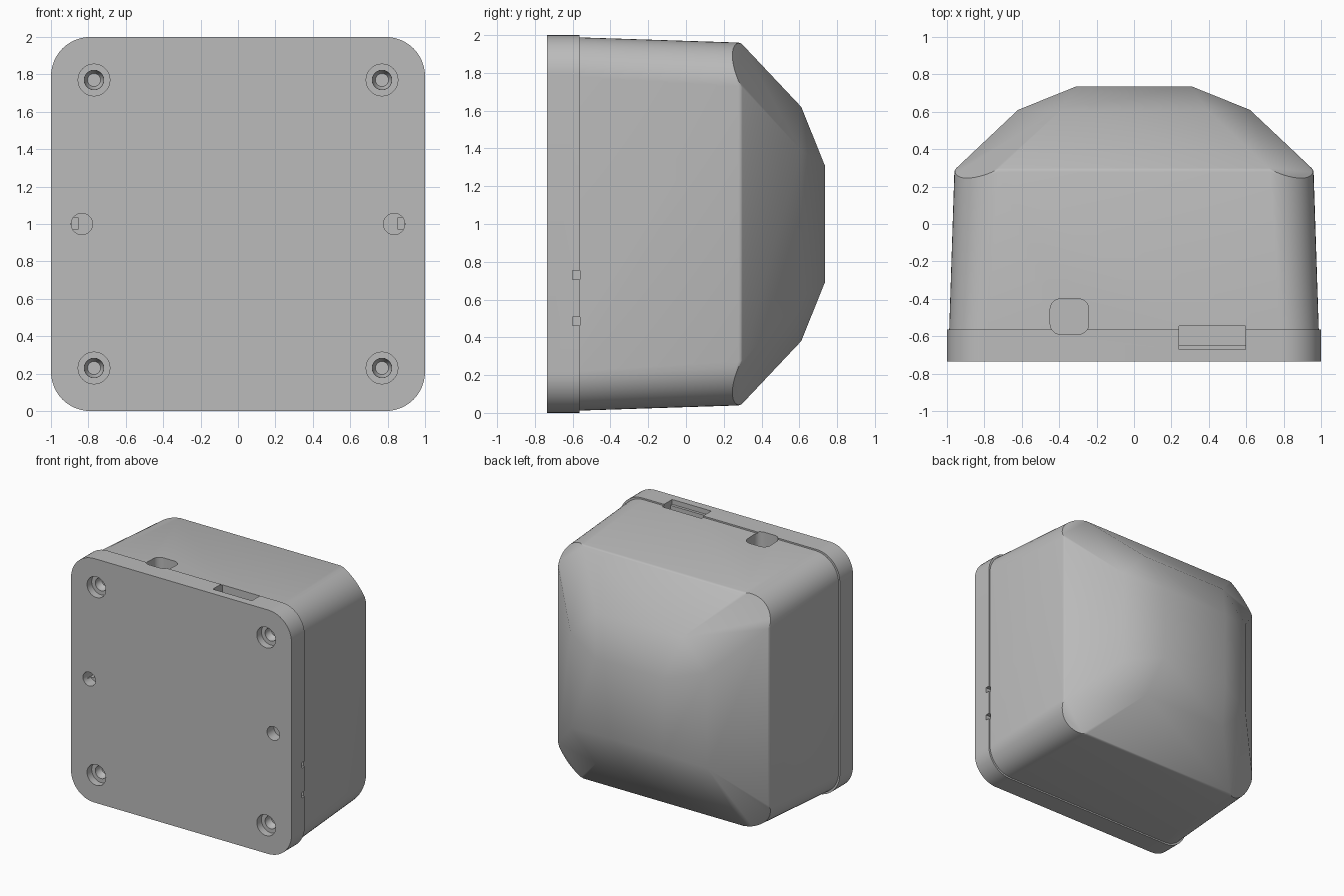
import bpy, bmesh, math

cube = bpy.data.objects.get("Cube")
if cube:
    bpy.data.objects.remove(cube, do_unlink=True)

FRONT, SEAM, SHOULDER, FACET, BACK = -0.735, -0.565, 0.29, 0.61, 0.735
MID = 1.0   # height of the centre axis

grey = bpy.data.materials.new("matte_grey")
grey.use_nodes = True
COLOUR = (0.5, 0.5, 0.5, 1)
grey.diffuse_color = COLOUR
grey.node_tree.nodes["Principled BSDF"].inputs["Base Color"].default_value = COLOUR


def turn(u, v, k):
    """Rotate a point by k quarter turns."""
    for _ in range(k):
        u, v = -v, u
    return u, v


def rounded(half, radius, steps=12):
    """Rounded square outline, one arc after another."""
    c = half - radius
    pts = []
    for k in range(4):
        for j in range(steps + 1):
            a = math.pi / 2 * j / steps
            pts.append(turn(c + radius * math.cos(a), c + radius * math.sin(a), k))
    return pts


def circle(radius, sides=32):
    return [(radius * math.cos(2 * math.pi * i / sides),
             radius * math.sin(2 * math.pi * i / sides)) for i in range(sides)]


def bridge(bm, a, b):
    for i in range(len(a)):
        j = (i + 1) % len(a)
        bm.faces.new((a[i], a[j], b[j], b[i]))


def finish(name, bm):
    bmesh.ops.recalc_face_normals(bm, faces=bm.faces)
    mesh = bpy.data.meshes.new(name)
    bm.to_mesh(mesh)
    bm.free()
    mesh.materials.append(grey)
    obj = bpy.data.objects.new(name, mesh)
    bpy.context.collection.objects.link(obj)
    return obj


def loft(name, rings):
    """Closed solid through rings of 3D points."""
    bm = bmesh.new()
    loops = [[bm.verts.new(p) for p in ring] for ring in rings]
    for a, b in zip(loops, loops[1:]):
        bridge(bm, a, b)
    bm.faces.new(loops[0])
    bm.faces.new(loops[-1])
    return finish(name, bm)


def box(name, x, y, z):
    return loft(name, [[(x[0], y[0], h), (x[1], y[0], h), (x[1], y[1], h), (x[0], y[1], h)]
                       for h in z])


def bore(name, x, z, profile):
    """Stepped round cutter entering the front, profile of (radius, depth)."""
    return loft(name, [[(x + u, FRONT + d, z + v) for u, v in circle(r)]
                       for r, d in profile])


def cut(obj, cutters):
    for cutter in cutters:
        mod = obj.modifiers.new("cut", "BOOLEAN")
        mod.operation = "DIFFERENCE"
        mod.solver = "EXACT"
        mod.object = cutter
    bpy.context.view_layer.update()
    graph = bpy.context.evaluated_depsgraph_get()
    mesh = bpy.data.meshes.new_from_object(obj.evaluated_get(graph))
    obj.modifiers.clear()
    obj.data = mesh


# Base plate
plate = loft("base_plate", [[(u, y, MID + v) for u, v in rounded(1.0, 0.21)]
                            for y in (FRONT, SEAM)])

# Tapered shell with a faceted back
bm = bmesh.new()
low = [bm.verts.new((u, SEAM, MID + v)) for u, v in rounded(0.988, 0.21)]
shoulder = []
slope = (FACET - SHOULDER) / 0.68
for u, v in rounded(0.96, 0.23):
    y = FACET - slope * (abs(u) + abs(v) - 1.01)   # corner facet plane
    shoulder.append(bm.verts.new((u, y, MID + v)))
bm.faces.new(low)
bridge(bm, low, shoulder)
octagon, square = [], []
for k in range(4):
    pair = []
    for p in ((0.62, 0.39), (0.39, 0.62)):
        u, v = turn(*p, k)
        pair.append(bm.verts.new((u, FACET, MID + v)))
    octagon.append(pair)
    u, v = turn(0.31, 0.31, k)
    square.append(bm.verts.new((u, BACK, MID + v)))
n = len(shoulder) // 4
for k in range(4):
    m = (k + 1) % 4
    arc = shoulder[k * n:(k + 1) * n]
    a, b = octagon[k]
    bm.faces.new(arc + [b, a])
    bm.faces.new((arc[-1], shoulder[m * n], octagon[m][0], b))
    bm.faces.new((a, b, square[k]))
    bm.faces.new((b, octagon[m][0], square[m], square[k]))
bm.faces.new(square)
rim = [bm.edges.get((shoulder[i], shoulder[(i + 1) % len(shoulder)]))
       for i in range(len(shoulder))]
bmesh.ops.bevel(bm, geom=rim, offset=0.012, segments=2, profile=0.5, affect="EDGES")
shell = finish("shell", bm)

# Screw recesses and hanging holes in the front
front_cutters = []
for x in (-0.77, 0.77):
    for z in (0.23, 1.77):
        front_cutters.append(bore("screw_cutter", x, z, [
            (0.085, -0.05), (0.085, 0.06), (0.052, 0.06), (0.052, 0.09), (0.035, 0.12)]))
for s in (-1, 1):
    front_cutters.append(bore("hanging_cutter", s * 0.835, MID, [(0.057, -0.05), (0.057, 0.09)]))
    front_cutters.append(box("hanging_slot_cutter", sorted((s * 0.855, s * 0.89)),
                             (FRONT + 0.05, FRONT + 0.14), (0.97, 1.035)))

# Openings across the seam: cable hole, connector slot, indicator holes
seam_cutters = [
    loft("cable_hole_cutter", [[(-0.345 + u, -0.495 + v * 0.93, z)
                                for u, v in rounded(0.103, 0.06, 8)] for z in (1.86, 2.1)]),
    box("connector_slot_cutter", (0.24, 0.595), (-0.648, -0.545), (1.87, 2.1)),
    box("connector_ledge_cutter", (0.24, 0.595), (-0.67, -0.64), (1.96, 2.1)),
]
for z in (0.485, 0.73):
    seam_cutters.append(box("indicator_cutter", (0.93, 1.1), (-0.6, -0.56),
                            (z - 0.023, z + 0.023)))

cut(plate, front_cutters + seam_cutters)
cut(shell, seam_cutters)
for cutter in front_cutters + seam_cutters:
    bpy.data.objects.remove(cutter, do_unlink=True)

# Smooth curves, crisp edges
bpy.ops.object.select_all(action="DESELECT")
for obj in (plate, shell):
    obj.select_set(True)
bpy.context.view_layer.objects.active = shell
bpy.ops.object.shade_smooth_by_angle(angle=math.radians(30))
